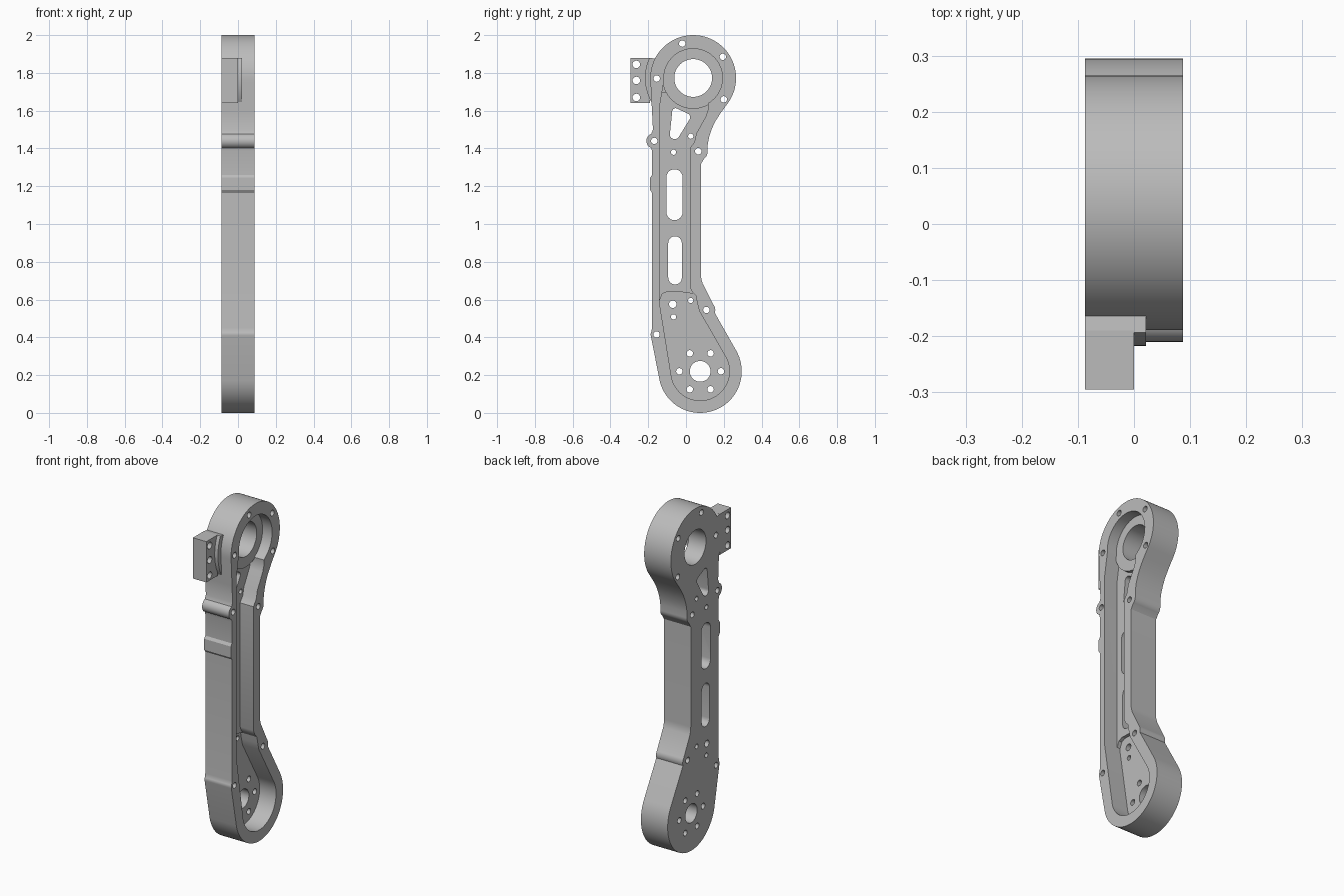
import bpy, bmesh
from math import sin, cos, radians

cube = bpy.data.objects.get("Cube")
if cube:
    bpy.data.objects.remove(cube, do_unlink=True)

mat = bpy.data.materials.new("satin_grey")
mat.use_nodes = True
GREY = (0.5, 0.5, 0.5, 1)
mat.diffuse_color = GREY
mat.node_tree.nodes["Principled BSDF"].inputs["Base Color"].default_value = GREY

HALF = 0.087          # half thickness of the arm
TOP = (0.038, 1.773)  # upper bearing centre
LOW = (0.075, 0.22)   # lower hub centre


def arc(c, r, a0, a1, n=12):
    angles = [radians(a0 + (a1 - a0) * i / n) for i in range(n + 1)]
    return [(c[0] + r * cos(a), c[1] + r * sin(a)) for a in angles]


def circle(c, r, n=32):
    return arc(c, r, 0, 360, n)[:-1]


def slot(y, z0, z1, r):
    return arc((y, z1 - r), r, 0, 180) + arc((y, z0 + r), r, 180, 360)


def prism(name, outlines, x0, x1):
    """Extrude (y, z) outlines along x."""
    bm = bmesh.new()
    for pts in outlines:
        face = bm.faces.new([bm.verts.new((x0, y, z)) for y, z in pts])
        ext = bmesh.ops.extrude_face_region(bm, geom=[face])["geom"]
        verts = [g for g in ext if isinstance(g, bmesh.types.BMVert)]
        bmesh.ops.translate(bm, verts=verts, vec=(x1 - x0, 0, 0))
    bmesh.ops.recalc_face_normals(bm, faces=bm.faces[:])
    mesh = bpy.data.meshes.new(name)
    bm.to_mesh(mesh)
    bm.free()
    mesh.materials.append(mat)
    obj = bpy.data.objects.new(name, mesh)
    bpy.context.collection.objects.link(obj)
    return obj


def activate(obj):
    bpy.ops.object.select_all(action="DESELECT")
    obj.select_set(True)
    bpy.context.view_layer.objects.active = obj


def cut(obj, cutter):
    activate(obj)
    mod = obj.modifiers.new("cut", "BOOLEAN")
    mod.operation = "DIFFERENCE"
    mod.solver = "EXACT"
    mod.object = cutter
    bpy.ops.object.modifier_apply(modifier=mod.name)


# Arm outline, counter-clockwise from the lower hub
outline = (
    arc(LOW, 0.22, 193, 390, 40)
    + arc((0.11, 0.545), 0.045, -20, 40, 8)
    + [(0.088, 0.685), (0.081, 0.71), (0.08, 0.73), (0.08, 1.32)]
    + arc((0.065, 1.385), 0.05, -50, 0, 8)
    + [(0.115, 1.42), (0.122, 1.46), (0.135, 1.5), (0.153, 1.54), (0.185, 1.59)]
    + arc(TOP, 0.227, -35, 185, 48)
    + [(-0.18, 1.6), (-0.175, 1.5)]
    + arc((-0.17, 1.44), 0.04, 110, 250)
    + [(-0.18, 1.385), (-0.18, 1.26), (-0.19, 1.245), (-0.19, 1.18),
       (-0.18, 1.165), (-0.18, 0.45)]
    + arc((-0.155, 0.415), 0.032, 150, 193, 5)
)
# Open pocket inside the rim
pocket = (
    arc(LOW, 0.155, 193, 390, 36)
    + [(0.07, 0.54), (0.06, 0.58), (0.052, 0.62), (0.03, 0.645), (0.02, 0.67),
       (0.02, 1.4), (0.045, 1.435), (0.055, 1.48), (0.105, 1.57), (0.117, 1.605)]
    + arc(TOP, 0.155, -60, 185, 44)
    + [(-0.14, 1.62), (-0.14, 0.58)]
)
arm = prism("arm_shell", [outline], -HALF, HALF)
pocket_cutter = prism("pocket_cutter", [pocket], -0.02, 0.2)
cut(arm, pocket_cutter)
bpy.data.objects.remove(pocket_cutter, do_unlink=True)

# Raised floors, seated into the shell walls
web = [(-0.15, 0.585), (-0.138, 0.6), (-0.125, 0.63), (-0.1, 0.642), (0.0, 0.638),
       (0.035, 0.63), (0.05, 0.66), (0.035, 0.7), (0.035, 1.38), (0.065, 1.43),
       (0.075, 1.48), (0.12, 1.57), (0.13, 1.66), (-0.14, 1.7), (-0.155, 1.6)]
web_floor = prism("web_floor", [web], -0.04, 0.0)
bearing_seat = prism("bearing_seat", [circle(TOP, 0.163, 64)], -0.04, 0.025)

# Mounting tab with its curved root
mounting_tab = prism("mounting_tab", [[(-0.295, 1.64), (-0.19, 1.64),
                                       (-0.19, 1.88), (-0.295, 1.88)]], -HALF, 0.0)
tab_root = prism("tab_root", [arc(TOP, 0.255, 155.2, 211.4, 16)
                              + arc(TOP, 0.215, 211.4, 152, 16)], -HALF, 0.021)

# Bores, bolt holes and lightening slots
rim_bolts = [(-0.02, 1.955), (0.195, 1.885), (0.2, 1.66), (-0.155, 1.77),
             (-0.168, 1.44), (0.065, 1.385), (0.108, 0.545), (-0.156, 0.415)]
floor_bolts = [(-0.066, 1.38), (0.025, 1.465), (-0.066, 0.508), (0.025, 0.595)]
hub_bolts = circle(LOW, 0.11, 6)
tab_bolts = [(-0.263, z) for z in (1.67, 1.76, 1.845)]
window = ([(-0.085, 1.48)] + arc((-0.06, 1.475), 0.026, 190, 325, 8)
          + arc((0.0, 1.565), 0.022, -25, 75, 8) + arc((-0.055, 1.595), 0.018, 75, 170, 8))
holes = [circle(p, 0.017, 20) for p in rim_bolts + hub_bolts]
holes += [circle(p, 0.014, 20) for p in floor_bolts]
holes += [circle(p, 0.02, 20) for p in tab_bolts + [(-0.07, 0.575)]]
holes += [circle(TOP, 0.1, 64), circle(LOW, 0.055, 40), window,
          slot(-0.061, 1.02, 1.29, 0.043), slot(-0.058, 0.68, 0.935, 0.036)]
hole_cutter = prism("hole_cutter", holes, -0.3, 0.3)
for obj in (arm, web_floor, bearing_seat, mounting_tab):
    cut(obj, hole_cutter)
bpy.data.objects.remove(hole_cutter, do_unlink=True)

# Smooth curved walls, crisp edges
for obj in (arm, web_floor, bearing_seat, mounting_tab, tab_root):
    activate(obj)
    bpy.ops.object.shade_smooth_by_angle(angle=radians(25))
